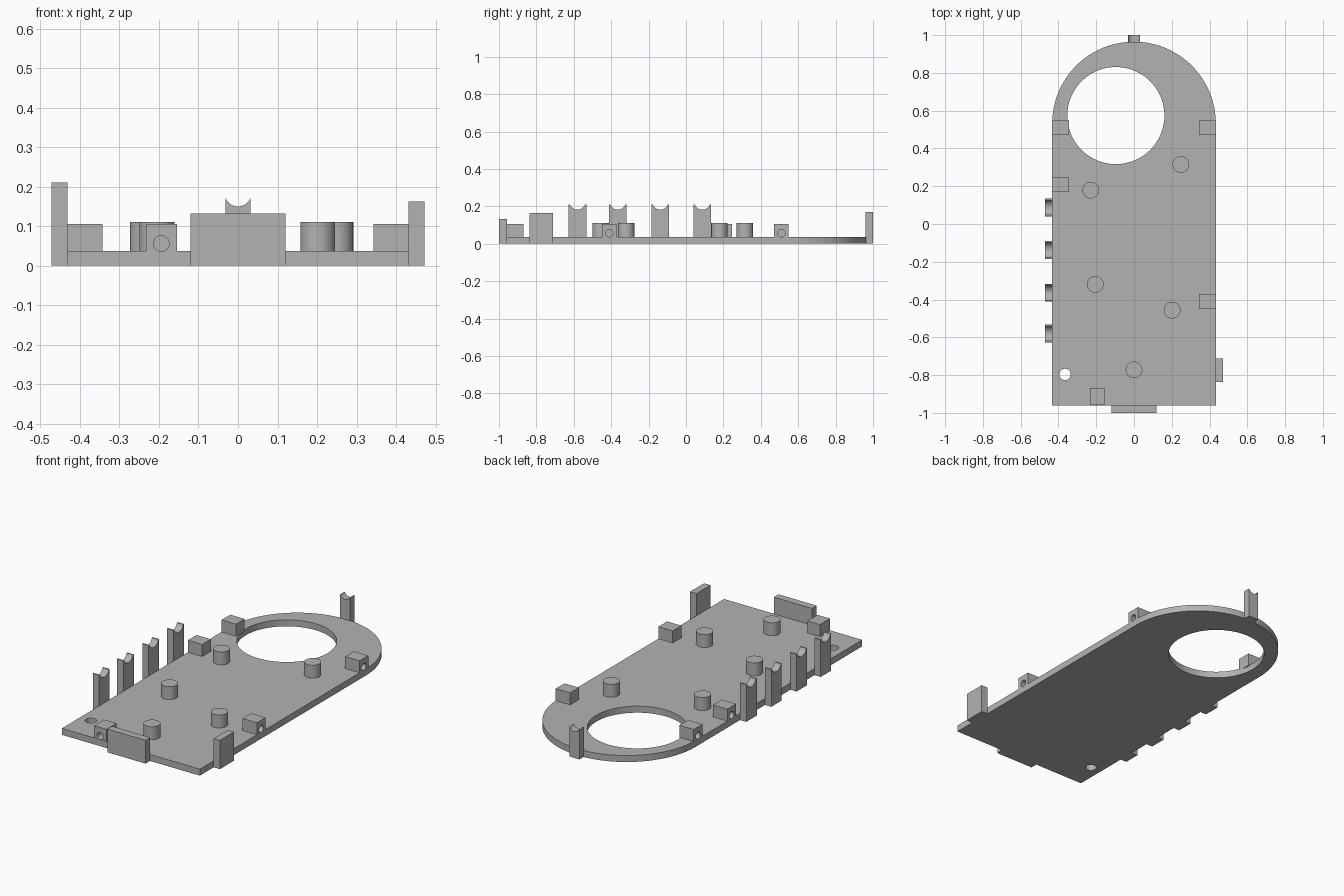
import bpy
import bmesh
from math import cos, sin, pi, asin
from mathutils import Matrix, Vector

if "Cube" in bpy.data.objects:
    bpy.data.objects.remove(bpy.data.objects["Cube"], do_unlink=True)

GREY = (0.45, 0.45, 0.45, 1)
grey = bpy.data.materials.new("plain grey")
grey.use_nodes = True
grey.diffuse_color = GREY
grey.node_tree.nodes["Principled BSDF"].inputs["Base Color"].default_value = GREY

THICK = 0.037
HALF = 0.433
FRONT = -0.96
ARC_Y = 0.532


def finish(name, bm):
    bmesh.ops.recalc_face_normals(bm, faces=bm.faces)
    mesh = bpy.data.meshes.new(name)
    bm.to_mesh(mesh)
    bm.free()
    mesh.materials.append(grey)
    obj = bpy.data.objects.new(name, mesh)
    bpy.context.collection.objects.link(obj)
    return obj


def prism(name, outline, direction):
    """Extrude a closed outline of 3D points along a direction."""
    bm = bmesh.new()
    face = bm.faces.new([bm.verts.new(p) for p in outline])
    new = bmesh.ops.extrude_face_region(bm, geom=[face])["geom"]
    verts = [g for g in new if isinstance(g, bmesh.types.BMVert)]
    bmesh.ops.translate(bm, verts=verts, vec=direction)
    return finish(name, bm)


def box(name, x0, x1, y0, y1, z0, z1):
    return prism(name, [(x0, y0, z0), (x1, y0, z0), (x1, y1, z0), (x0, y1, z0)],
                 (0, 0, z1 - z0))


def cylinder(name, centre, radius, depth, axis=(0, 0, 1), sides=48):
    bm = bmesh.new()
    turn = Vector((0, 0, 1)).rotation_difference(Vector(axis)).to_matrix().to_4x4()
    bmesh.ops.create_cone(bm, cap_ends=True, segments=sides, radius1=radius,
                          radius2=radius, depth=depth,
                          matrix=Matrix.Translation(centre) @ turn)
    return finish(name, bm)


def cut(obj, cutter):
    """Subtract the cutter, then discard it."""
    cutter.hide_render = True
    mod = obj.modifiers.new("hole", 'BOOLEAN')
    mod.operation = 'DIFFERENCE'
    mod.solver = 'EXACT'
    mod.object = cutter
    bpy.context.view_layer.objects.active = obj
    bpy.ops.object.modifier_apply(modifier=mod.name)
    bpy.data.objects.remove(cutter, do_unlink=True)


def clip_outline(half, top, chord, dip, steps=16):
    """Upright strip with a circular saddle in its top, as (side, height)."""
    radius = (chord ** 2 + dip ** 2) / (2 * dip)
    spread = asin(chord / radius)
    pts = [(-half, 0), (half, 0), (half, top)]
    for i in range(steps + 1):
        a = spread * (1 - 2 * i / steps)
        pts.append((radius * sin(a), top - dip + radius * (1 - cos(a))))
    return pts + [(-half, top)]


# Base plate: rectangle with a round back end and two holes
arc = [(HALF * cos(pi * i / 64), ARC_Y + HALF * sin(pi * i / 64), 0) for i in range(65)]
plate = prism("base_plate", [(-HALF, FRONT, 0), (HALF, FRONT, 0)] + arc, (0, 0, THICK))
cut(plate, cylinder("large_hole", (-0.096, 0.574, 0), 0.257, 1, sides=96))
cut(plate, cylinder("small_hole", (-0.365, -0.796, 0), 0.03, 1))
smooth = [plate]

# Support pegs
for i, (x, y) in enumerate([(0.248, 0.315), (-0.229, 0.179), (-0.205, -0.32),
                            (0.202, -0.456), (0, -0.772)]):
    smooth.append(cylinder(f"peg_{i + 1}", (x, y, 0.07), 0.044, 0.08))

# Screw blocks with a blind hole in the outward face
for name, x, y, out in [("back_right_block", -0.388, 0.51, (-1, 0, 0)),
                        ("back_left_block", 0.388, 0.51, (1, 0, 0)),
                        ("mid_right_block", -0.388, 0.208, (-1, 0, 0)),
                        ("front_left_block", 0.388, -0.41, (1, 0, 0)),
                        ("front_block", -0.194, -0.913, (0, -1, 0))]:
    hx, hy = (0.045, 0.039) if out[0] else (0.039, 0.045)
    block = box(name, x - hx, x + hx, y - hy, y + hy, THICK - 0.005, 0.105)
    centre = Vector((x, y, 0.056)) + Vector(out) * 0.045
    cut(block, cylinder("screw_hole", centre, 0.02, 0.12, out, 24))
    smooth.append(block)

# Row of saddle clips along the right edge
for i, y in enumerate([0.087, -0.137, -0.364, -0.58]):
    pts = [(-0.472, y + s, z) for s, z in clip_outline(0.047, 0.211, 0.04, 0.029)]
    smooth.append(prism(f"side_clip_{i + 1}", pts, (0.04, 0, 0)))

# Saddle clip at the back
pts = [(s, 0.96, z) for s, z in clip_outline(0.032, 0.17, 0.031, 0.02)]
smooth.append(prism("back_clip", pts, (0, 0.04, 0)))

# Upright walls on the left and front edges
box("left_wall", 0.432, 0.472, -0.836, -0.711, 0, 0.163)
box("front_wall", -0.12, 0.12, -1, FRONT + 0.002, 0, 0.132)

# Smooth the round surfaces only
bpy.ops.object.select_all(action='DESELECT')
for obj in smooth:
    obj.select_set(True)
bpy.context.view_layer.objects.active = plate
bpy.ops.object.shade_smooth_by_angle(angle=pi / 6)
